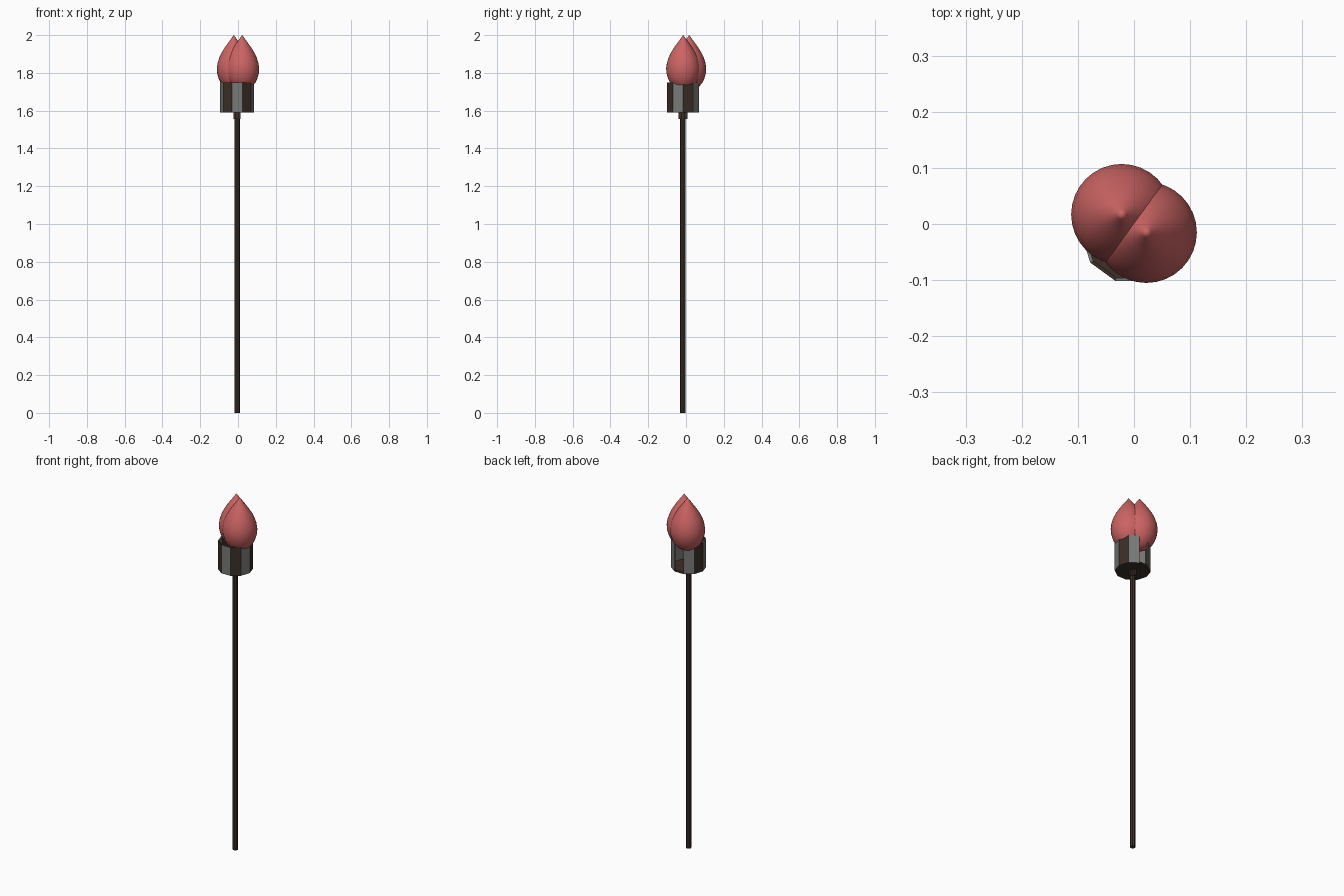
import bpy, bmesh, math
from mathutils import Vector

if "Cube" in bpy.data.objects:
    bpy.data.objects.remove(bpy.data.objects["Cube"])

CX, CY = -0.005, -0.016        # axis of pole and basket
SIDES, R, T = 10, 0.09, 0.006  # basket slats


def material(name, rgb):
    m = bpy.data.materials.new(name)
    m.diffuse_color = (*rgb, 1)
    m.use_nodes = True
    m.node_tree.nodes["Principled BSDF"].inputs["Base Color"].default_value = m.diffuse_color
    return m


red = material("flame red", (0.60, 0.125, 0.125))
brown = material("dark brown", (0.045, 0.028, 0.02))
grey = material("iron grey", (0.19, 0.19, 0.18))


def add_object(name, bm, mat):
    bmesh.ops.recalc_face_normals(bm, faces=bm.faces)
    me = bpy.data.meshes.new(name)
    bm.to_mesh(me)
    bm.free()
    me.materials.append(mat)
    ob = bpy.data.objects.new(name, me)
    bpy.context.collection.objects.link(ob)
    return ob


def prism(name, outline, z0, z1, mat):
    """Extrude a flat outline from z0 to z1."""
    bm = bmesh.new()
    face = bm.faces.new([bm.verts.new((x, y, z0)) for x, y in outline])
    ext = bmesh.ops.extrude_face_region(bm, geom=[face])
    for v in ext["geom"]:
        if isinstance(v, bmesh.types.BMVert):
            v.co.z = z1
    return add_object(name, bm, mat)


def polar(r, deg):
    a = math.radians(deg)
    return CX + r * math.cos(a), CY + r * math.sin(a)


def ring(r, n):
    return [polar(r, 360 / n * i) for i in range(n)]


# Pole, basket floor
prism("pole", ring(0.0145, 8), 0, 1.60, brown)
prism("basket_floor", ring(R - 0.001, SIDES), 1.59, 1.60, brown)

# Small brackets crossing under the floor
for i, (hx, hy) in enumerate(((0.019, 0.007), (0.007, 0.023))):
    prism(f"bracket_{i}", [(CX + sx * hx, CY + sy * hy) for sx, sy in
                           ((-1, -1), (1, -1), (1, 1), (-1, 1))], 1.557, 1.591, brown)

# Basket slats alternate grey and brown; the one at the back is missing
for i in range(SIDES):
    mid = -90 + 36 * i
    if mid == 90:
        continue
    prism(f"slat_{i}", [polar(R, mid - 18), polar(R, mid + 18),
                        polar(R - T, mid + 18), polar(R - T, mid - 18)],
          1.59, 1.75, brown if i % 2 else grey)

# Two flames, spun from a teardrop profile
profile = [(0, 1.705), (0.028, 1.711), (0.050, 1.725), (0.068, 1.745), (0.080, 1.769),
           (0.088, 1.797), (0.090, 1.825), (0.086, 1.853), (0.077, 1.881), (0.064, 1.908),
           (0.048, 1.934), (0.031, 1.958), (0.018, 1.975), (0.009, 1.988), (0, 2.0)]
for name, x, y in (("flame_back", -0.022, 0.017), ("flame_front", 0.022, -0.015)):
    bm = bmesh.new()
    vs = [bm.verts.new((x + r, y, z)) for r, z in profile]
    es = [bm.edges.new(p) for p in zip(vs, vs[1:])]
    bmesh.ops.spin(bm, geom=vs + es, cent=Vector((x, y, 0)), axis=(0, 0, 1),
                   angle=math.tau, steps=32)
    bmesh.ops.remove_doubles(bm, verts=bm.verts, dist=0.0005)
    ob = add_object(name, bm, red)
    for p in ob.data.polygons:
        p.use_smooth = True
